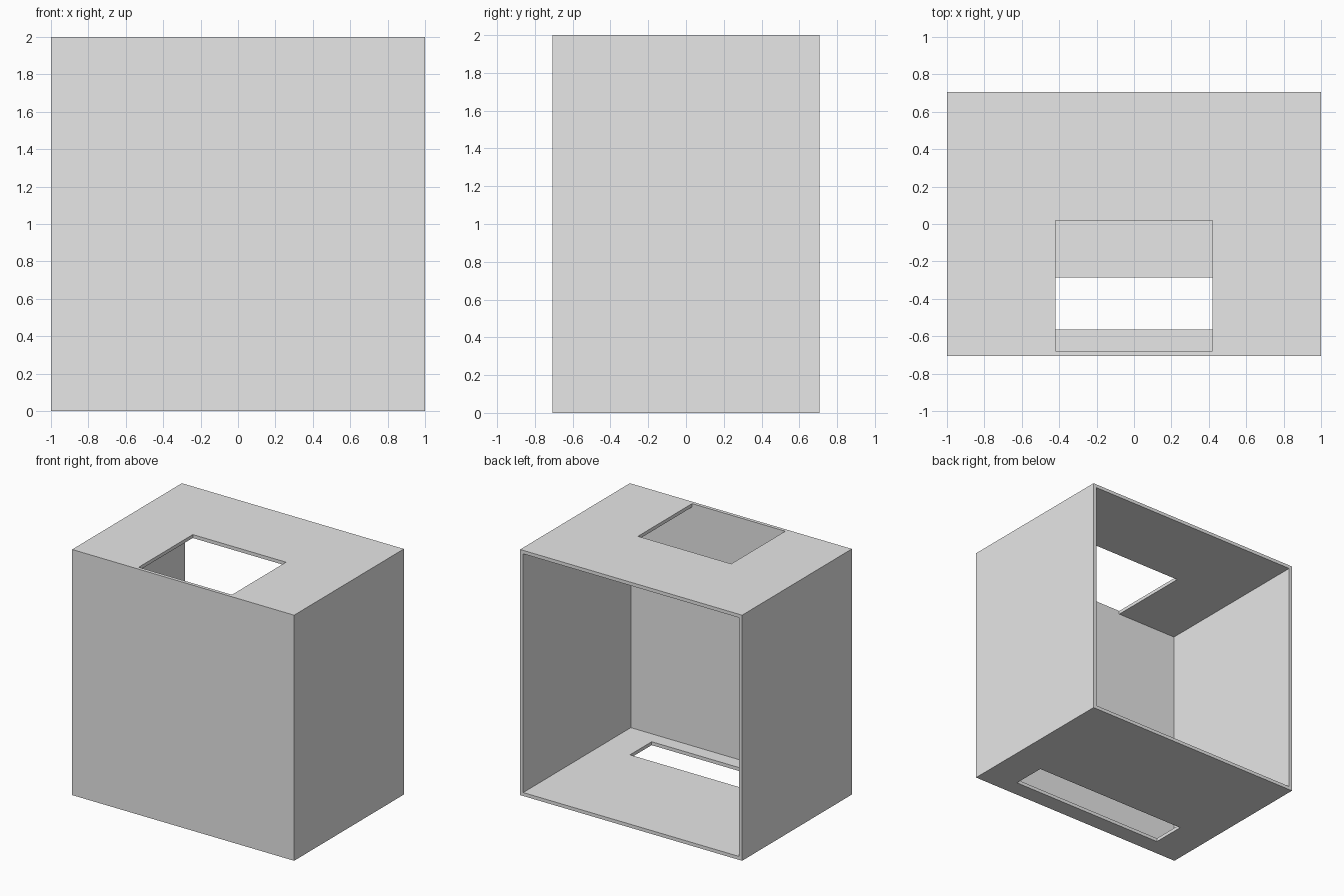
import bpy
import bmesh
from mathutils import Vector

cube = bpy.data.objects.get("Cube")
if cube:
    bpy.data.objects.remove(cube, do_unlink=True)

HALF_W, HALF_D, HEIGHT, WALL = 1.0, 0.706, 2.0, 0.028

grey = bpy.data.materials.new("light_grey")
grey.use_nodes = True
grey.diffuse_color = (0.8, 0.8, 0.8, 1)
grey.node_tree.nodes["Principled BSDF"].inputs["Base Color"].default_value = (0.8, 0.8, 0.8, 1)


def box(name, low, high):
    """Axis-aligned box between two corners."""
    low, high = Vector(low), Vector(high)
    bm = bmesh.new()
    bmesh.ops.create_cube(bm, size=1)
    for v in bm.verts:
        v.co = (low + high) / 2 + v.co * (high - low)
    mesh = bpy.data.meshes.new(name)
    bm.to_mesh(mesh)
    bm.free()
    mesh.materials.append(grey)
    obj = bpy.data.objects.new(name, mesh)
    bpy.context.scene.collection.objects.link(obj)
    return obj


# Solid outer casing
casing = box("open_back_casing", (-HALF_W, -HALF_D, 0), (HALF_W, HALF_D, HEIGHT))

inner_front = -HALF_D + WALL
cutters = [
    # Hollow interior, open at the back
    box("cavity_cutter", (-HALF_W + WALL, inner_front, WALL),
        (HALF_W - WALL, HALF_D + 0.2, HEIGHT - WALL)),
    # Top opening, flush with the inside of the front wall
    box("top_opening_cutter", (-0.42, inner_front, HEIGHT - 0.2), (0.42, 0.018, HEIGHT + 0.2)),
    # Wide slot in the floor
    box("floor_slot_cutter", (-0.705, -0.565, -0.2), (0.705, -0.286, 0.2)),
]
for cutter in cutters:
    cutter.hide_render = True
    mod = casing.modifiers.new(cutter.name, 'BOOLEAN')
    mod.operation = 'DIFFERENCE'
    mod.solver = 'EXACT'
    mod.object = cutter

# Bake the cuts and discard the cutters
bpy.context.view_layer.update()
result = casing.evaluated_get(bpy.context.evaluated_depsgraph_get())
baked = bpy.data.meshes.new_from_object(result)
casing.modifiers.clear()
casing.data = baked
for cutter in cutters:
    bpy.data.objects.remove(cutter, do_unlink=True)
